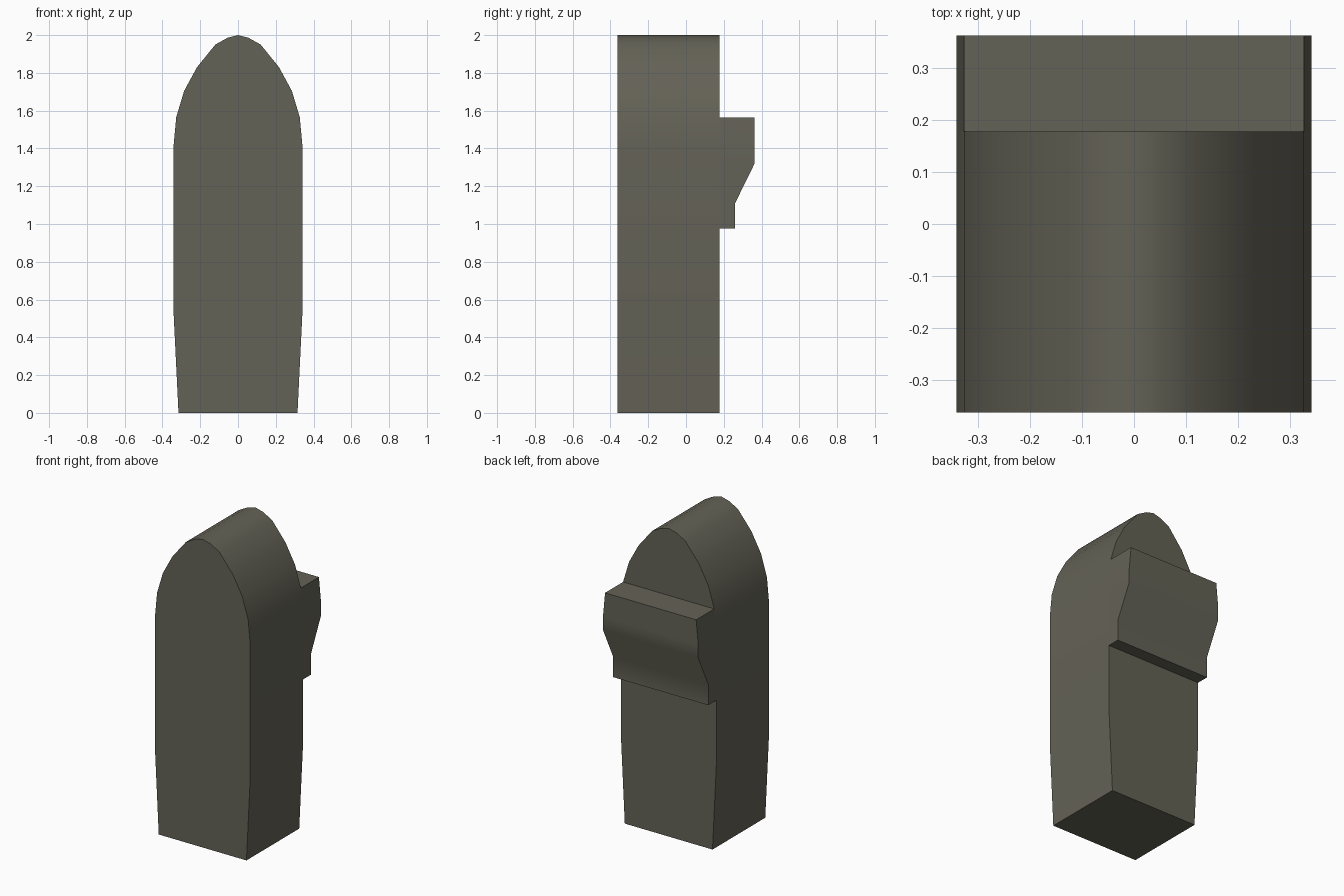
import bpy, bmesh

if "Cube" in bpy.data.objects:
    bpy.data.objects.remove(bpy.data.objects["Cube"])

mat = bpy.data.materials.new("olive grey")
mat.diffuse_color = (0.127, 0.122, 0.093, 1)
mat.use_nodes = True
mat.node_tree.nodes["Principled BSDF"].inputs["Base Color"].default_value = mat.diffuse_color

FRONT, BACK = -0.363, 0.178


def finish(name, bm):
    bmesh.ops.recalc_face_normals(bm, faces=bm.faces)
    me = bpy.data.meshes.new(name)
    bm.to_mesh(me)
    bm.free()
    me.materials.append(mat)
    ob = bpy.data.objects.new(name, me)
    bpy.context.collection.objects.link(ob)
    bpy.ops.object.select_all(action='DESELECT')
    ob.select_set(True)
    bpy.context.view_layer.objects.active = ob
    bpy.ops.object.shade_smooth_by_angle(angle=0.55)
    return ob


# Body: mirrored arch outline extruded front to back
half = [(0.315, 0), (0.342, 0.55), (0.342, 1.405), (0.327, 1.565), (0.285, 1.705),
        (0.217, 1.83), (0.12, 1.95), (0.055, 1.986)]
outline = half + [(0, 2.0)] + [(-x, z) for x, z in reversed(half)]
bm = bmesh.new()
face = bm.faces.new([bm.verts.new((x, FRONT, z)) for x, z in outline])
ext = bmesh.ops.extrude_face_region(bm, geom=[face])
bmesh.ops.translate(bm, vec=(0, BACK - FRONT, 0),
                    verts=[g for g in ext["geom"] if isinstance(g, bmesh.types.BMVert)])
finish("body", bm)

# Rear block: stacked rectangles (height, half width, back depth), flush with body sides
levels = [(0.975, 0.342, 0.26), (1.11, 0.342, 0.26), (1.32, 0.342, 0.363),
          (1.405, 0.342, 0.363), (1.565, 0.327, 0.363)]
bm = bmesh.new()
rings = [[bm.verts.new(p) for p in ((-w, BACK, z), (w, BACK, z), (w, y, z), (-w, y, z))]
         for z, w, y in levels]
for a, b in zip(rings, rings[1:]):
    for i in range(4):
        j = (i + 1) % 4
        bm.faces.new((a[i], a[j], b[j], b[i]))
bm.faces.new(rings[0])
bm.faces.new(rings[-1])
finish("rear_block", bm)
